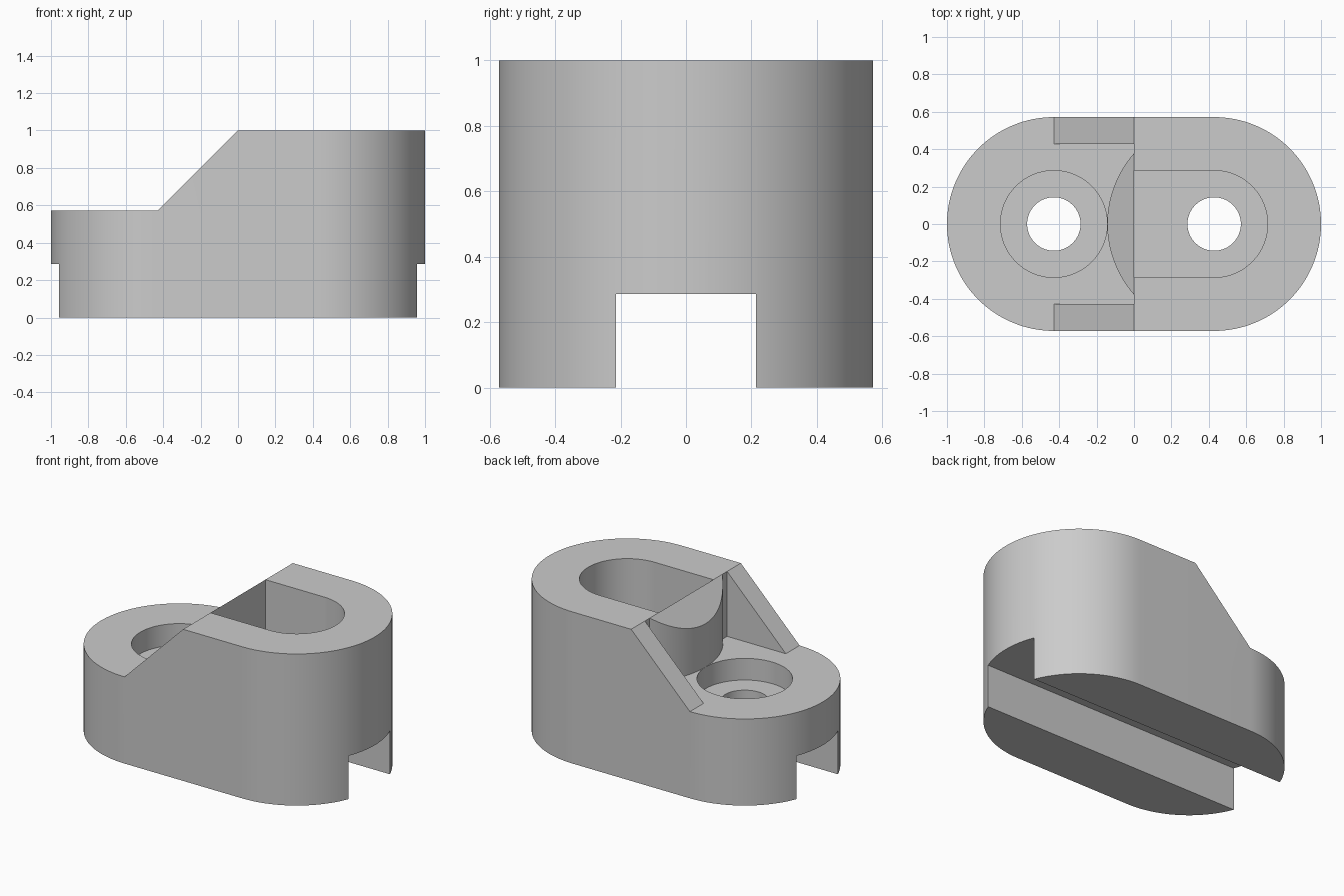
import bpy, bmesh, math
from mathutils import Vector

if "Cube" in bpy.data.objects:
    bpy.data.objects.remove(bpy.data.objects["Cube"])

U = 1 / 7                     # design module
R, C = 4 * U, 3 * U           # outer radius, bore centre offset
LOW, FLOOR, SLOT = 4 * U, 3 * U, 2 * U


def arc(cx, r, a0, a1, n=64):
    """Points on an arc centred on the x axis, angles in degrees."""
    return [(cx + r * math.cos(math.radians(a0 + (a1 - a0) * i / n)),
             r * math.sin(math.radians(a0 + (a1 - a0) * i / n))) for i in range(n + 1)]


def prism(name, pts, a, b, axis="z"):
    """Extrude an outline along z (outline in xy) or along y (outline in xz)."""
    bm = bmesh.new()
    place = (lambda p: (p[0], p[1], a)) if axis == "z" else (lambda p: (p[0], a, p[1]))
    step = Vector((0, 0, b - a)) if axis == "z" else Vector((0, b - a, 0))
    face = bm.faces.new([bm.verts.new(place(p)) for p in pts])
    ext = bmesh.ops.extrude_face_region(bm, geom=[face])
    moved = [g for g in ext["geom"] if isinstance(g, bmesh.types.BMVert)]
    bmesh.ops.translate(bm, verts=moved, vec=step)
    bmesh.ops.recalc_face_normals(bm, faces=bm.faces)
    mesh = bpy.data.meshes.new(name)
    bm.to_mesh(mesh)
    bm.free()
    obj = bpy.data.objects.new(name, mesh)
    bpy.context.collection.objects.link(obj)
    return obj


def cut(body, cutter):
    cutter.hide_render = True
    mod = body.modifiers.new("cut", "BOOLEAN")
    mod.operation, mod.solver, mod.object = "DIFFERENCE", "EXACT", cutter
    bpy.context.view_layer.objects.active = body
    bpy.ops.object.modifier_apply(modifier=mod.name)
    bpy.data.objects.remove(cutter)


# Rounded block
body = prism("stepped_block", arc(C, R, -90, 90) + arc(-C, R, 90, 270), 0, 1)

# Slope down to the low end
cut(body, prism("slope_cutter", [(-2, LOW), (-C, LOW), (0, 1), (1, 2), (-2, 2)], -1, 1, "y"))

# Recess between the side ribs, leaving the round boss
half = math.degrees(math.acos(C / R))
boss = arc(C, R, 180 + half, 180 - half)
cut(body, prism("recess_cutter", [(-C, -C), (0, -C)] + boss + [(0, C), (-C, C)], LOW, 2))

# Counterbore in the low end and D-shaped pocket in the tall end
cut(body, prism("counterbore_cutter", arc(-C, 2 * U, 0, 360)[:-1], FLOOR, 2))
cut(body, prism("pocket_cutter", [(0, -2 * U)] + arc(C, 2 * U, -90, 90) + [(0, 2 * U)], FLOOR, 2))

# Through holes
for x in (-C, C):
    cut(body, prism("hole_cutter", arc(x, U, 0, 360)[:-1], -1, 2))

# Slot along the underside
w = 1.5 * U
cut(body, prism("slot_cutter", [(-2, -w), (2, -w), (2, w), (-2, w)], -1, SLOT))

# Colour and shading
grey = bpy.data.materials.new("plain_grey")
grey.use_nodes = True
colour = (0.6, 0.6, 0.6, 1)
grey.diffuse_color = colour
grey.node_tree.nodes["Principled BSDF"].inputs["Base Color"].default_value = colour
body.data.materials.clear()
body.data.materials.append(grey)
for poly in body.data.polygons:
    poly.material_index = 0
bpy.ops.object.select_all(action="DESELECT")
body.select_set(True)
bpy.context.view_layer.objects.active = body
bpy.ops.object.shade_smooth_by_angle(angle=math.radians(30))
